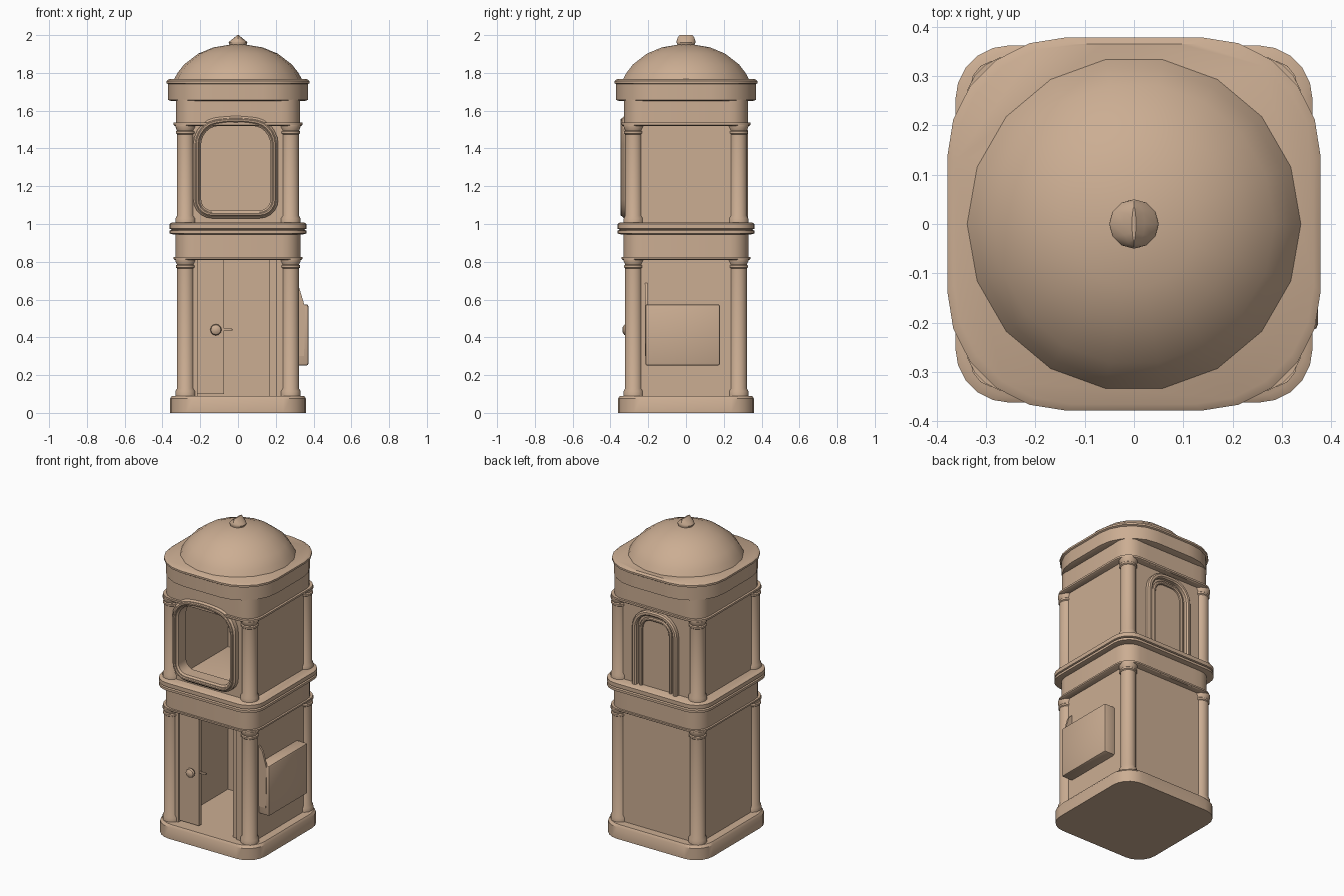
import bpy, bmesh, math

if "Cube" in bpy.data.objects:
    bpy.data.objects.remove(bpy.data.objects["Cube"])

mat = bpy.data.materials.new("warm tan")
mat.diffuse_color = (0.60, 0.42, 0.29, 1)
mat.use_nodes = True
mat.node_tree.nodes["Principled BSDF"].inputs["Base Color"].default_value = mat.diffuse_color


def finish(name, bm, angle=35):
    bmesh.ops.recalc_face_normals(bm, faces=bm.faces)
    me = bpy.data.meshes.new(name)
    bm.to_mesh(me)
    bm.free()
    me.materials.append(mat)
    ob = bpy.data.objects.new(name, me)
    bpy.context.collection.objects.link(ob)
    bpy.ops.object.select_all(action='DESELECT')
    ob.select_set(True)
    bpy.context.view_layer.objects.active = ob
    bpy.ops.object.shade_smooth_by_angle(angle=math.radians(angle))
    return ob


def loft(name, rings, closed=False):
    """Skin a list of equal-length point rings; capped unless closed into a tube."""
    bm = bmesh.new()
    vs = [[bm.verts.new(p) for p in ring] for ring in rings]
    n = len(vs[0])
    pairs = list(zip(vs, vs[1:])) + ([(vs[-1], vs[0])] if closed else [])
    for a, b in pairs:
        for i in range(n):
            j = (i + 1) % n
            bm.faces.new((a[i], a[j], b[j], b[i]))
    if not closed:
        bm.faces.new(vs[0])
        bm.faces.new(vs[-1])
    return finish(name, bm)


def outline(x0, x1, z0, z1, rt, rb, rise=0.0):
    """Rounded rectangle: top radius rt, bottom radius rb, optional arched top."""
    pts = []

    def corner(cx, cz, r, a0):
        for k in range(6):
            a = math.radians(a0 + 18 * k)
            pts.append((cx + r * math.cos(a), cz + r * math.sin(a)))
    corner(x0 + rb, z0 + rb, rb, 180)
    corner(x1 - rb, z0 + rb, rb, 270)
    corner(x1 - rt, z1 - rt, rt, 0)
    for k in range(1, 8):
        pts.append((x1 - rt + (x0 - x1 + 2 * rt) * k / 8, z1))
    corner(x0 + rt, z1 - rt, rt, 90)
    xc, hw, zm = (x0 + x1) / 2, (x1 - x0) / 2, (z0 + z1) / 2
    return [(x, z + (rise * (1 - ((x - xc) / hw) ** 2) if z > zm else 0)) for x, z in pts]


def slab(name, levels, r):
    """Rounded square slab from (z, half width) levels."""
    return loft(name, [[(x, y, z) for x, y in outline(-h, h, -h, h, r, r)] for z, h in levels])


def lathe(name, profile, cx=0, cy=0, sides=14):
    return loft(name, [[(cx + r * math.cos(2 * math.pi * i / sides),
                         cy + r * math.sin(2 * math.pi * i / sides), z)
                        for i in range(sides)] for r, z in profile])


def box(name, x0, x1, y0, y1, z0, z1, bevel=0):
    bm = bmesh.new()
    bmesh.ops.create_cube(bm, size=1)
    for v in bm.verts:
        v.co = ((x0 + x1) / 2 + v.co.x * (x1 - x0), (y0 + y1) / 2 + v.co.y * (y1 - y0),
                (z0 + z1) / 2 + v.co.z * (z1 - z0))
    if bevel:
        bmesh.ops.bevel(bm, geom=bm.edges[:], offset=bevel, segments=2, affect='EDGES', profile=0.5)
    return finish(name, bm)


def ring_frame(name, shape, width, y_back, y_front, b=0.01):
    """Moulded frame following an outline; shape(inset) returns the outline."""
    s = b if y_front > y_back else -b
    section = [(0, y_back), (0, y_front - s), (b, y_front),
               (width - b, y_front), (width, y_front - s), (width, y_back)]
    return loft(name, [[(x, y, z) for x, z in shape(i)] for i, y in section], closed=True)


# plinth, mouldings and bands
slab("plinth", [(0, .36), (.075, .36), (.09, .35)], .12)
slab("lower_thin_ledge", [(.81, .335), (.815, .342), (.825, .342)], .1)
slab("middle_band", [(.82, .33), (.95, .33)], .1)
slab("middle_ledge", [(.945, .345), (.95, .362), (.965, .362), (.97, .35), (.975, .362),
                      (1.0, .362), (1.008, .35)], .11)
slab("upper_thin_ledge", [(1.52, .335), (1.525, .342), (1.537, .342)], .1)
slab("upper_band", [(1.53, .328), (1.66, .328)], .1)
slab("eaves", [(1.65, .352), (1.657, .37), (1.74, .37), (1.745, .378), (1.757, .378),
               (1.767, .365)], .24)

# dome and finial
lathe("dome", [(.342, 1.76), (.32, 1.8), (.285, 1.845), (.21, 1.902), (.13, 1.935), (.04, 1.95)],
      sides=18)
finial = [(.04, .04, 1.93), (.05, .05, 1.96), (.045, .05, 1.967), (.022, .045, 1.985), (.004, .035, 2.0)]
loft("finial", [[(rx * math.cos(a * math.pi / 6), ry * math.sin(a * math.pi / 6), z)
                 for a in range(12)] for rx, ry, z in finial])

# side and back walls
box("left_wall", -.30, -.24, -.275, .275, .08, 1.53)
box("right_wall", .24, .30, -.275, .275, .08, 1.53)
box("back_wall", -.275, .275, .24, .30, .08, 1.53)

# corner columns with foot and capital, two storeys
for storey, (a, b) in {"lower": (.085, .815), "upper": (1.0, 1.525)}.items():
    for sx in (-1, 1):
        for sy in (-1, 1):
            lathe(f"{storey}_column", [(.054, a), (.054, a + .03), (.046, a + .045),
                                       (.046, b - .05), (.052, b - .045), (.052, b - .035),
                                       (.046, b - .03), (.055, b - .01), (.055, b)],
                  sx * .277, sy * .277)

# front of upper storey: pierced wall and arched window frame


def window(i):
    return outline(-.237 + i, .213 - i, 1.03 + i, 1.535 - i, .11 - i, .10 - i, .036)


hole = window(.042)
rect = outline(-.275, .275, .99, 1.53, .001, .001)
loft("front_window_wall", [[(x, y, z) for x, z in o] for o, y in
                           ((hole, -.25), (hole, -.30), (rect, -.30), (rect, -.25))], closed=True)
ring_frame("front_window_frame", window, .042, -.27, -.338)
ring_frame("front_window_bead", lambda i: window(i + .012), .018, -.33, -.348, .005)

# back arched blind window


def arch(i):
    return outline(-.16 + i, .16 - i, 1.0, 1.505 - i, .13 - i, .002)


ring_frame("back_arch_frame", arch, .03, .29, .328, .008)
ring_frame("back_arch_inner_frame", lambda i: arch(i + .045), .02, .29, .316, .006)

# front of lower storey: jambs and half door
box("left_jamb", -.275, -.215, -.30, -.25, .08, .815)
box("right_jamb", .20, .275, -.30, -.25, .08, .815)
box("right_door_trim", .165, .202, -.285, -.255, .08, .815)
box("door_leaf", -.216, -.075, -.29, -.265, .10, .812)
box("door_latch", -.08, -.03, -.285, -.272, .435, .447, .003)
knob = [(.012, -.285), (.012, -.30), (.024, -.305), (.03, -.316), (.026, -.328), (.012, -.336)]
loft("door_knob", [[(-.117 + r * math.cos(a * math.pi / 6), y, .44 + r * math.sin(a * math.pi / 6))
                    for a in range(12)] for r, y in knob])

# side box with slanted bracket fin
box("side_box", .28, .373, -.215, .18, .25, .575, .012)
fin = [(.29, .30), (.35, .30), (.355, .56), (.325, .66), (.29, .70)]
loft("side_box_fin", [[(x, y, z) for x, z in fin] for y in (-.218, -.205)])
